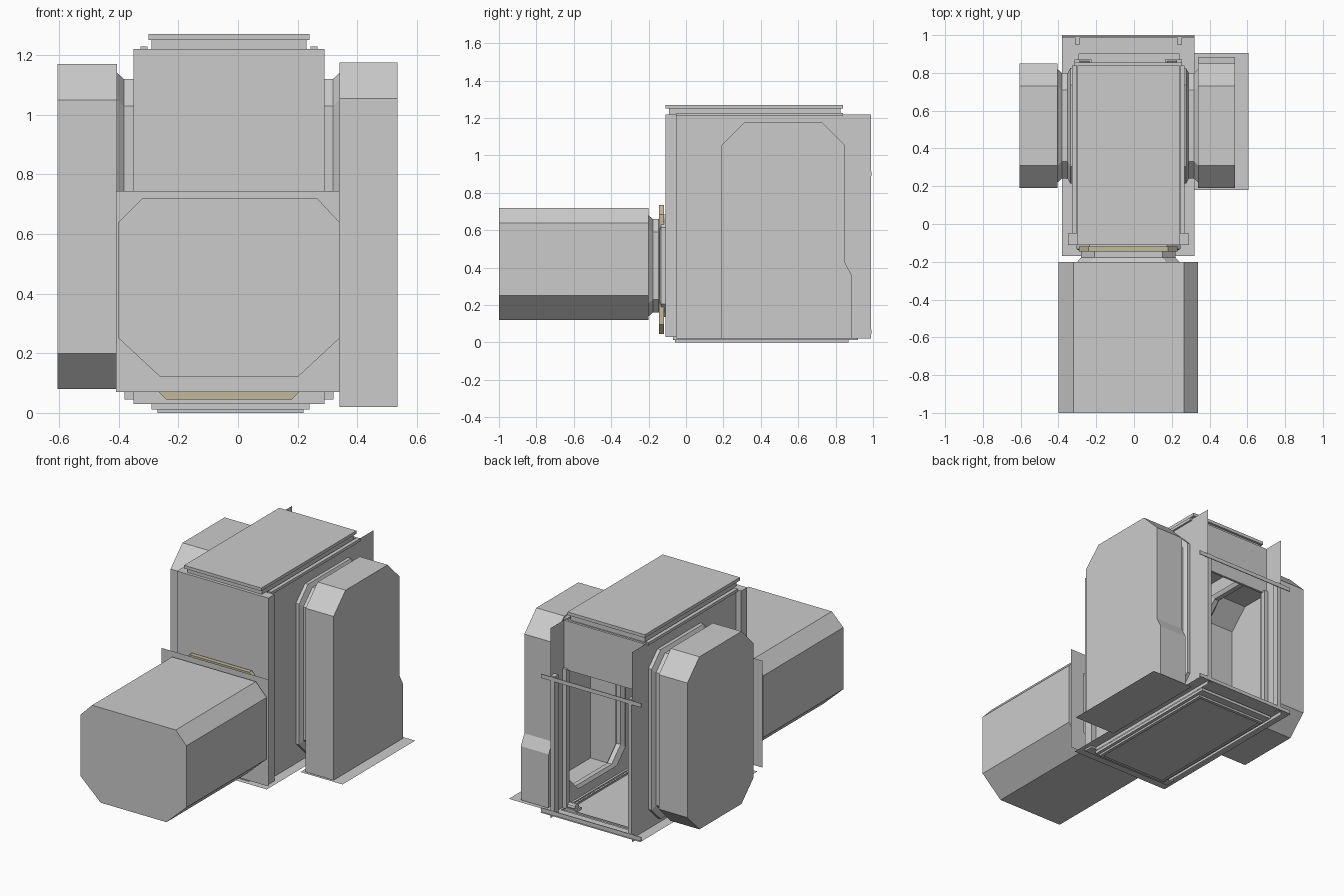
import bpy, bmesh
from math import radians

if "Cube" in bpy.data.objects:
    bpy.data.objects.remove(bpy.data.objects["Cube"])

FRONT = lambda u, v, d: (u, d, v)   # profile in x/z, depth along y
SIDE = lambda u, v, d: (d, u, v)    # profile in y/z, depth along x
FLAT = lambda u, v, d: (u, v, d)    # profile in x/y, depth along z


def octo(u0, u1, v0, v1, c=0.0):
    """Chamfered rectangle, always 8 points (corners double up when c = 0)."""
    return [(u0 + c, v0), (u1 - c, v0), (u1, v0 + c), (u1, v1 - c),
            (u1 - c, v1), (u0 + c, v1), (u0, v1 - c), (u0, v0 + c)]


def grow(profile, k):
    us, vs = zip(*profile)
    cu, cv = (min(us) + max(us)) / 2, (min(vs) + max(vs)) / 2
    return [(u + (k if u > cu else -k), v + (k if v > cv else -k)) for u, v in profile]


def loft(name, sections, place, cap_first=False, cap_last=False, color=None):
    """Bridge a chain of (profile, depth) sections into one surface."""
    bm = bmesh.new()
    rings = [[bm.verts.new(place(u, v, d)) for u, v in p] for p, d in sections]
    for a, b in zip(rings, rings[1:]):
        n = len(a)
        for i in range(n):
            j = (i + 1) % n
            bm.faces.new((a[i], a[j], b[j], b[i]))
    if cap_first:
        bm.faces.new(rings[0])
    if cap_last:
        bm.faces.new(rings[-1])
    bmesh.ops.remove_doubles(bm, verts=bm.verts, dist=1e-5)
    bmesh.ops.recalc_face_normals(bm, faces=bm.faces)
    me = bpy.data.meshes.new(name)
    bm.to_mesh(me)
    bm.free()
    ob = bpy.data.objects.new(name, me)
    bpy.context.collection.objects.link(ob)
    if color:
        m = bpy.data.materials.new(name)
        m.diffuse_color = color
        m.use_nodes = True
        m.node_tree.nodes["Principled BSDF"].inputs["Base Color"].default_value = m.diffuse_color
        me.materials.append(m)
    return ob


def box(name, x0, x1, y0, y1, z0, z1):
    r = octo(x0, x1, y0, y1)
    return loft(name, [(r, z0), (r, z1)], FLAT, True, True)


def pod(name, profile, neck, far, near, wall, place):
    """Hollow pod: closed far end, shoulder, then a flanged neck to the wall."""
    t = wall - near
    return loft(name, [(profile, far), (profile, near), (grow(neck, 0.02), near),
                       (neck, near + t * 0.25), (neck, near + t * 0.6),
                       (grow(neck, 0.025), near + t * 0.75),
                       (grow(neck, 0.025), wall)], place, cap_first=True)


def panel(name, outer, hole, d, place):
    return loft(name, [(outer, d), (hole, d)], place)


# Cabin extents and openings; side sheets sit inside the front frame's edges
X0, X1, Y0, Y1, ZB, ZT = -0.35, 0.29, -0.11, 0.99, 0.03, 1.22
WL, WR = -0.315, 0.255
front_hole = octo(-0.28, 0.22, 0.16, 0.66, 0.07)
side_hole = octo(0.24, 0.80, 0.10, 1.12, 0.09)

# Front wall with folded side returns, and the side walls
front_rect = octo(X0, X1, ZB, ZT)
loft("front_wall", [(front_hole, Y0), (front_rect, Y0), (front_rect, -0.05)], FRONT)
for label, x, edge in (("left", WL, X0), ("right", WR, X1)):
    panel(label + "_wall", octo(-0.05, Y1, 0.02, ZT), side_hole, x, SIDE)
    a, b = sorted((x, edge))
    box(label + "_front_return", a, b, -0.055, -0.05, ZB, ZT)
box("upper_back_panel", WL, WR, 0.84, 0.855, 0.91, ZT)

# Front pod with slightly uneven lower chamfers
front_profile = [(-0.26, 0.12), (0.20, 0.12), (0.34, 0.25), (0.34, 0.64),
                 (0.265, 0.72), (-0.32, 0.72), (-0.40, 0.64), (-0.40, 0.25)]
pod("front_pod", front_profile, front_hole, -1.0, -0.20, Y0, FRONT)
panel("front_mounting_plate", octo(-0.41, 0.34, 0.07, 0.745),
      grow(front_hole, 0.02), -0.18, FRONT)
collar = octo(-0.29, 0.23, 0.045, 0.735, 0.05)
inner = grow(front_hole, 0.026)
loft("front_collar", [(inner, -0.145), (collar, -0.145), (collar, -0.118)], FRONT,
     color=(0.55, 0.48, 0.33, 1))

# Side pods
pod("left_pod", octo(0.19, 0.85, 0.08, 1.17, 0.12), side_hole, -0.605, -0.405, WL, SIDE)
right_profile = octo(0.19, 0.85, 0.02, 1.175, 0.12)
right_profile[0], right_profile[7] = (0.19, 0.02), (0.19, 0.021)
right_profile[1], right_profile[2] = (0.85, 0.02), (0.85, 0.021)
pod("right_pod", right_profile, side_hole, 0.535, 0.34, WR, SIDE)
bulge = [(0.849, 0.02), (0.885, 0.02), (0.885, 0.36), (0.849, 0.43)]
loft("right_pod_rear_bulge", [(bulge, 0.34), (bulge, 0.535)], SIDE, True, True)
loft("right_base_plate", [(octo(0.31, 0.605, 0.18, 0.905), 0.016)], FLAT, cap_last=True)

# Roof: ceiling, recessed gasket, lid and side rails
box("ceiling", WL, WR, Y0, 0.85, 1.205, 1.215)
box("roof_gasket", -0.29, 0.23, -0.09, 0.825, 1.215, 1.25)
box("roof_lid", -0.30, 0.24, -0.11, 0.84, 1.25, 1.27)
for x in (WL, WR):
    box("roof_rail", x - 0.012, x + 0.012, -0.05, 0.84, 1.21, 1.228)

# Floor tray, overhanging skirt and lower rim
box("floor_panel", -0.29, 0.24, -0.07, 0.92, 0.012, 0.03)
panel("base_skirt", octo(-0.38, 0.32, -0.17, 1.0), octo(-0.29, 0.24, -0.07, 0.90), 0.042, FLAT)
rim = octo(-0.27, 0.22, -0.06, 0.87)
loft("floor_rim", [(grow(rim, -0.02), 0.0), (rim, 0.0), (rim, 0.04)], FLAT)

# Rear door frame: posts, jambs, overhanging lintel and sill
for x in (-0.30, 0.24):
    box("door_post", x - 0.013, x + 0.013, 0.95, 0.99, 0.04, 0.92)
    box("door_inner_jamb", x - 0.014, x + 0.014, 0.84, 0.87, 0.04, 0.92)
for z in (0.045, 0.89):
    box("door_cross_strip", -0.38, 0.32, 0.988, 0.993, z, z + 0.025)

# Corner latches inside the floor tray
for x in (-0.26, 0.20):
    for y in (0.02, 0.84):
        bpy.ops.mesh.primitive_cylinder_add(vertices=10, radius=0.022, depth=0.05,
                                            location=(x, y, 0.052),
                                            rotation=(0, radians(90), 0))
        bpy.context.object.name = "floor_latch"
        box("floor_latch_foot", x - 0.035, x + 0.035, y - 0.03, y + 0.03, 0.03, 0.045)
